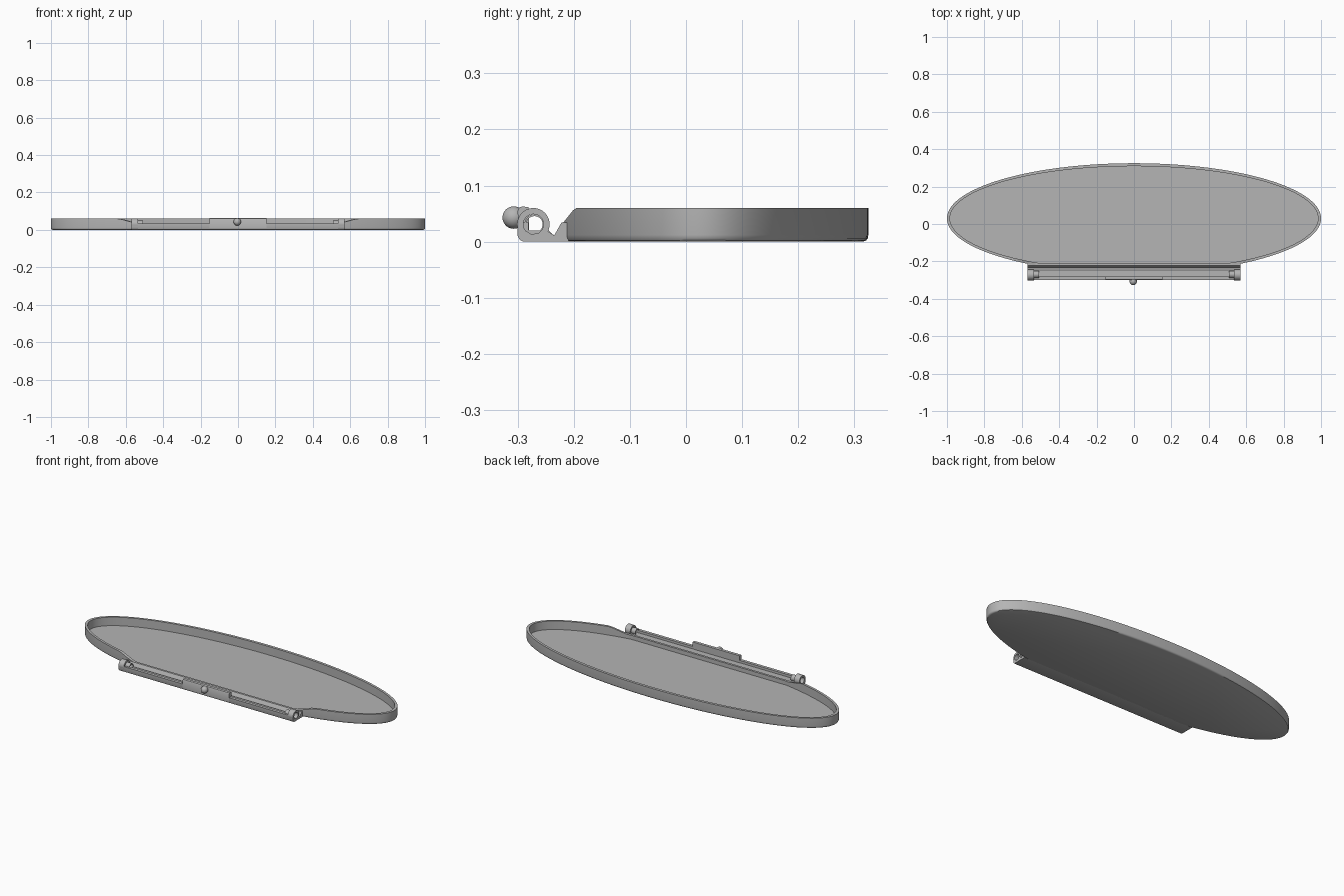
import bpy, bmesh, math

if "Cube" in bpy.data.objects:
    bpy.data.objects.remove(bpy.data.objects["Cube"])

grey = bpy.data.materials.new("plain_grey")
grey.diffuse_color = (0.46, 0.46, 0.46, 1)
grey.use_nodes = True
grey.node_tree.nodes["Principled BSDF"].inputs["Base Color"].default_value = grey.diffuse_color


def finish(bm, name, smooth=True):
    bmesh.ops.remove_doubles(bm, verts=bm.verts, dist=1e-5)
    bmesh.ops.recalc_face_normals(bm, faces=bm.faces)
    mesh = bpy.data.meshes.new(name)
    bm.to_mesh(mesh)
    bm.free()
    obj = bpy.data.objects.new(name, mesh)
    bpy.context.collection.objects.link(obj)
    mesh.materials.append(grey)
    bpy.ops.object.select_all(action='DESELECT')
    obj.select_set(True)
    bpy.context.view_layer.objects.active = obj
    if smooth:
        bpy.ops.object.shade_smooth_by_angle(angle=math.radians(35))
    return obj


def bridge(bm, a, b):
    n = len(a)
    for i in range(n):
        bm.faces.new((a[i], a[(i + 1) % n], b[(i + 1) % n], b[i]))


def extrude_x(name, profile, x0, x1):
    """Solid bar with a (y, z) cross-section."""
    bm = bmesh.new()
    a = [bm.verts.new((x0, y, z)) for y, z in profile]
    b = [bm.verts.new((x1, y, z)) for y, z in profile]
    bridge(bm, a, b)
    bm.faces.new(a)
    bm.faces.new(b)
    return finish(bm, name)


def tube_x(name, x0, x1, y, z, outer, inner, n=32):
    """Hollow cylinder along x."""
    bm = bmesh.new()
    rings = []
    for x, r in ((x0, outer), (x1, outer), (x1, inner), (x0, inner)):
        rings.append([bm.verts.new((x, y + r * math.cos(2 * math.pi * i / n),
                                    z + r * math.sin(2 * math.pi * i / n))) for i in range(n)])
    for i in range(4):
        bridge(bm, rings[i], rings[(i + 1) % 4])
    return finish(bm, name)


# Shallow oval tray with a straight, lowered front edge
CY, A, B, H, FRONT = 0.03, 1.0, 0.295, 0.06, -0.22
N = 192
bm = bmesh.new()


def rim_height(y):
    return max(0.033, min(H, H - (-0.198 - y) * 1.25))


def ring(inset, z=None):
    verts = []
    for i in range(N):
        t = 2 * math.pi * (i + 0.5) / N
        x = (A - inset) * math.cos(t)
        y = max(CY + (B - inset) * math.sin(t), FRONT + inset * 0.7)
        outer_y = max(CY + B * math.sin(t), FRONT)
        verts.append(bm.verts.new((x, y, rim_height(outer_y) if z is None else z)))
    return verts


rings = [ring(0.010, 0), ring(0.004, 0.002), ring(0.001, 0.006), ring(0, 0.012),
         ring(0), ring(0.016), ring(0.016, 0.010)]
for lower, upper in zip(rings, rings[1:]):
    bridge(bm, lower, upper)
bm.faces.new(rings[0])
bm.faces.new(rings[-1])
finish(bm, "oval_tray")

# Hinge strip: front lip, floor, V groove and rear ridge
rear = [(-0.245, 0.020), (-0.235, 0.011), (-0.222, 0.034), (-0.209, 0.034), (-0.209, 0)]
extrude_x("hinge_strip", [(-0.290, 0), (-0.296, 0.003), (-0.299, 0.010), (-0.299, 0.034),
                          (-0.281, 0.034), (-0.281, 0.020)] + rear, -0.535, 0.535)

# Hinge ends: base, knuckle and inner sleeve
for side, tag in ((-1, "left"), (1, "right")):
    extrude_x("hinge_base_" + tag, [(-0.290, 0), (-0.296, 0.003), (-0.300, 0.010), (-0.300, 0.028),
                                    (-0.290, 0.022), (-0.275, 0.013), (-0.247, 0.019)] + rear[1:],
              side * 0.535, side * 0.57)
    tube_x("knuckle_" + tag, side * 0.535, side * 0.57, -0.272, 0.031, 0.029, 0.018)
    tube_x("sleeve_" + tag, side * 0.507, side * 0.535, -0.270, 0.031, 0.018, 0.0145)

# Raised catch tab in the middle of the front lip
extrude_x("catch_tab", [(-0.299, 0.010), (-0.300, 0.055), (-0.297, 0.061), (-0.291, 0.063),
                        (-0.280, 0.061), (-0.280, 0.010)], -0.152, 0.152)

# Small round knob on the tab
bm = bmesh.new()
bmesh.ops.create_uvsphere(bm, u_segments=32, v_segments=16, radius=0.020)
bmesh.ops.translate(bm, verts=bm.verts, vec=(-0.004, -0.307, 0.043))
finish(bm, "knob")
